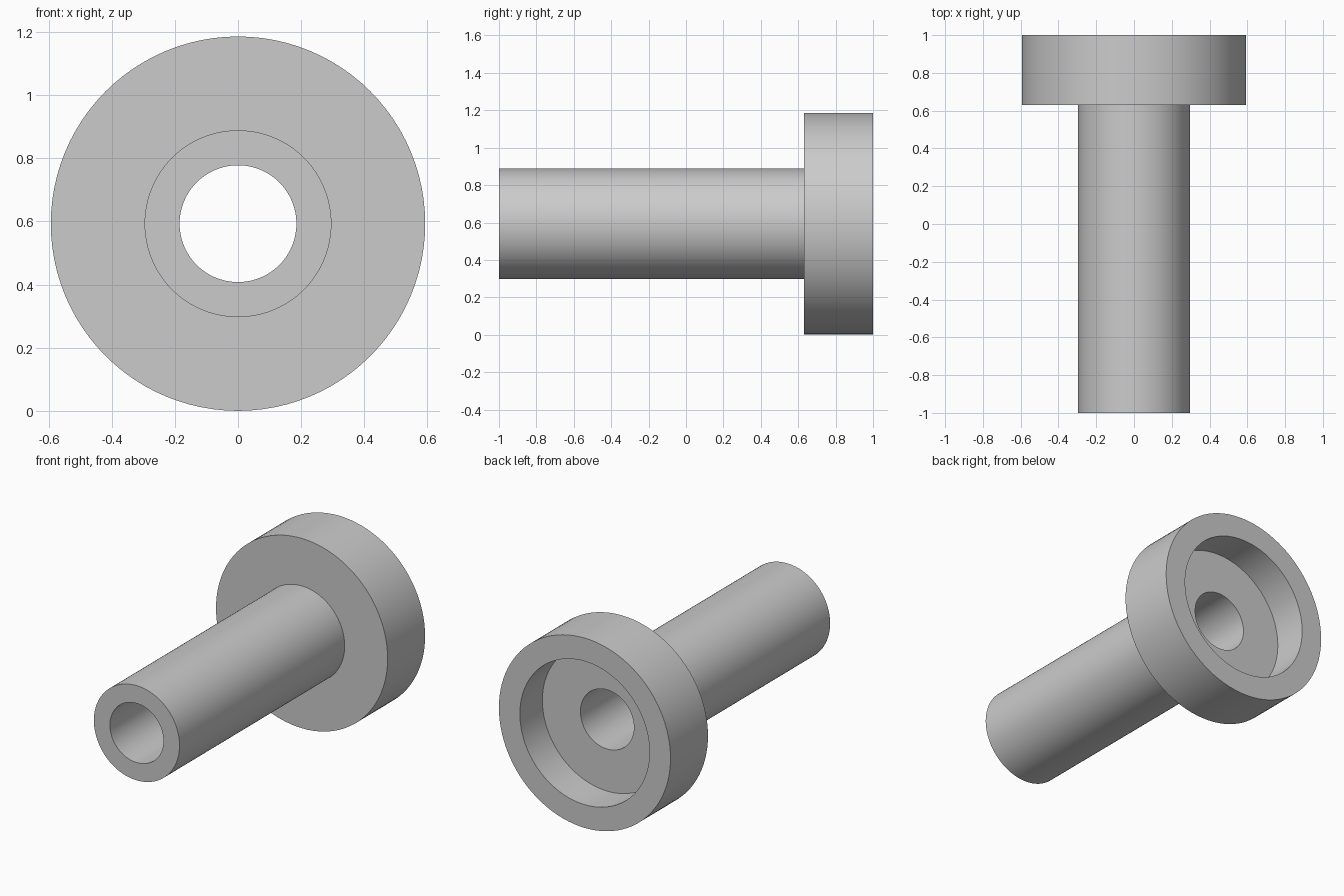
import bpy, bmesh, math
from mathutils import Matrix, Vector

if "Cube" in bpy.data.objects:
    bpy.data.objects.remove(bpy.data.objects["Cube"])

AXIS_Z = 0.593
SEGMENTS = 96

# Closed half-section of the flanged bushing: (radius, position along y)
PROFILE = [
    (0.185, -1.0), (0.296, -1.0),     # tube end
    (0.296, 0.63), (0.593, 0.63),     # flange front
    (0.593, 1.0), (0.448, 1.0),       # flange rim
    (0.448, 0.778), (0.185, 0.778),   # recess wall and floor
]

grey = bpy.data.materials.new("plain_grey")
grey.diffuse_color = (0.6, 0.6, 0.6, 1)
grey.use_nodes = True
grey.node_tree.nodes["Principled BSDF"].inputs["Base Color"].default_value = grey.diffuse_color

# Revolve the section around the y axis
bm = bmesh.new()
verts = [bm.verts.new((r, y, 0)) for r, y in PROFILE]
edges = [bm.edges.new((v, verts[(i + 1) % len(verts)])) for i, v in enumerate(verts)]
bmesh.ops.spin(bm, geom=verts + edges, cent=(0, 0, 0), axis=(0, 1, 0),
               angle=math.tau, steps=SEGMENTS, use_duplicate=False)
bmesh.ops.remove_doubles(bm, verts=bm.verts, dist=1e-4)
bmesh.ops.recalc_face_normals(bm, faces=bm.faces)
bmesh.ops.transform(bm, matrix=Matrix.Translation(Vector((0, 0, AXIS_Z))), verts=bm.verts)

mesh = bpy.data.meshes.new("flanged_bushing")
bm.to_mesh(mesh)
bm.free()
mesh.materials.append(grey)
bushing = bpy.data.objects.new("flanged_bushing", mesh)
bpy.context.collection.objects.link(bushing)

# Smooth round walls, sharp rims
bpy.context.view_layer.objects.active = bushing
bushing.select_set(True)
bpy.ops.object.shade_smooth_by_angle(angle=math.radians(30))
